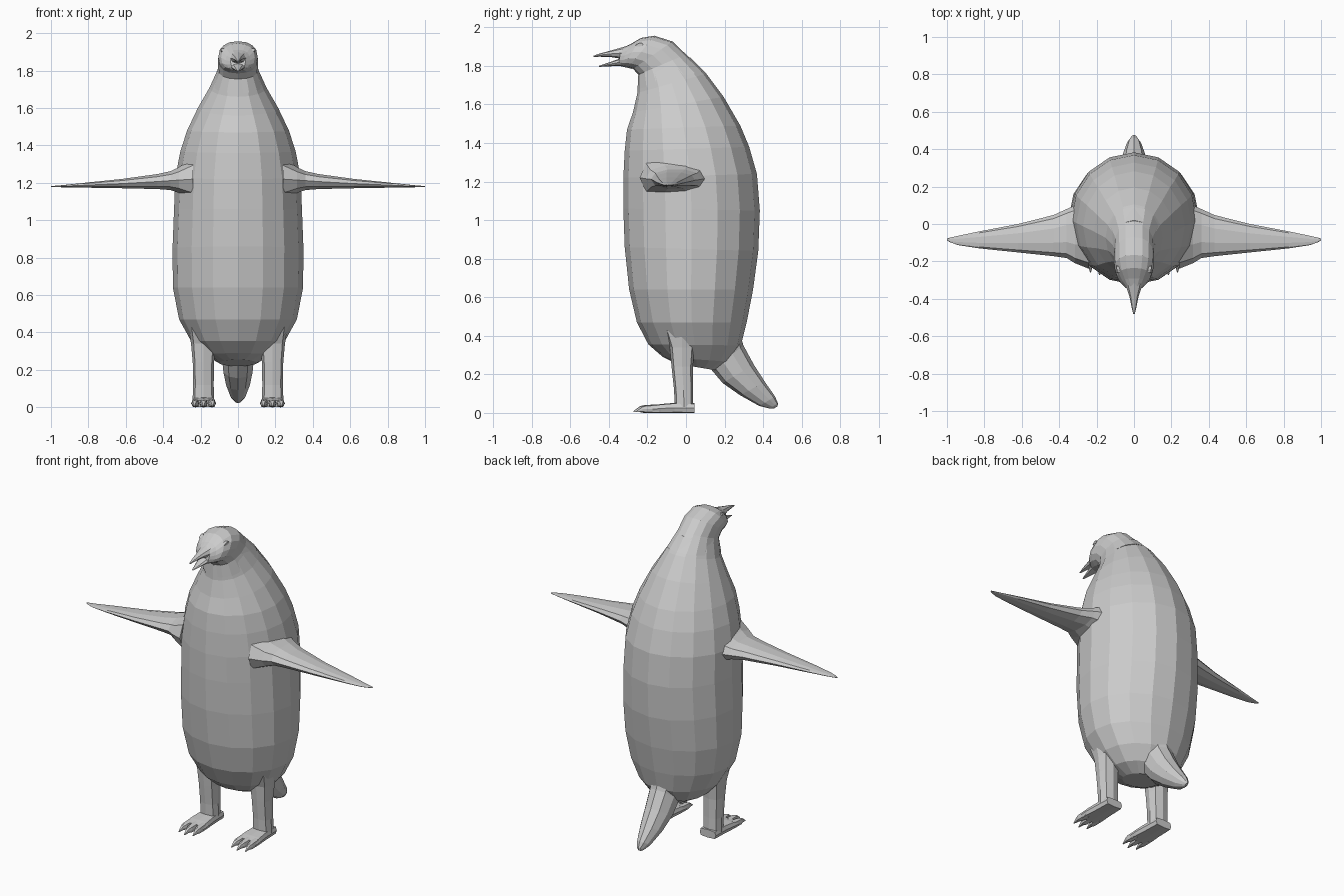
import bpy, bmesh, math
from mathutils import Vector


def ring(a, b, w, n, p=1.0):
    """Oval between points a and b with half-width vector w; p < 1 makes it boxier."""
    a, b, w = Vector(a), Vector(b), Vector(w)
    c, h = (a + b) / 2, (b - a) / 2
    pts = []
    for i in range(n):
        t = 2 * math.pi * i / n
        co, si = round(math.cos(t), 6), round(math.sin(t), 6)
        pts.append(c + h * math.copysign(abs(co) ** p, co) + w * math.copysign(abs(si) ** p, si))
    return pts


def loft(name, rings, mirror=False):
    """Skin a list of rings into one closed, flat-shaded object."""
    bm = bmesh.new()
    loops = [[bm.verts.new(v) for v in r] for r in rings]
    n = len(loops[0])
    for r0, r1 in zip(loops, loops[1:]):
        for i in range(n):
            j = (i + 1) % n
            bm.faces.new((r0[i], r0[j], r1[j], r1[i]))
    bm.faces.new(loops[0])
    bm.faces.new(loops[-1])
    bmesh.ops.recalc_face_normals(bm, faces=bm.faces)
    me = bpy.data.meshes.new(name)
    bm.to_mesh(me)
    bm.free()
    ob = bpy.data.objects.new(name, me)
    bpy.context.collection.objects.link(ob)
    if mirror:
        ob.modifiers.new("mirror", 'MIRROR')
    return ob


def side_loft(name, rows, n, p=1.0):
    """Centre-line part: rows of front (y, z), back (y, z), half-width."""
    return loft(name, [ring((0, yf, zf), (0, yb, zb), (w, 0, 0), n, p)
                       for yf, zf, yb, zb, w in rows])


# Body, neck and head in one skin, rings tilting forward towards the face
side_loft("body", [
    (-0.05, 0.255, 0.16, 0.22, 0.10),
    (-0.12, 0.29, 0.23, 0.265, 0.18),
    (-0.195, 0.355, 0.285, 0.35, 0.25),
    (-0.255, 0.47, 0.315, 0.47, 0.315),
    (-0.295, 0.64, 0.348, 0.64, 0.348),
    (-0.318, 0.86, 0.375, 0.84, 0.35),
    (-0.325, 1.06, 0.383, 1.05, 0.342),
    (-0.325, 1.22, 0.368, 1.24, 0.335),
    (-0.318, 1.36, 0.328, 1.38, 0.308),
    (-0.306, 1.47, 0.282, 1.49, 0.272),
    (-0.275, 1.56, 0.195, 1.64, 0.215),
    (-0.252, 1.66, 0.105, 1.76, 0.152),
    (-0.248, 1.75, 0.02, 1.845, 0.112),
], 16)
side_loft("head", [
    (-0.25, 1.68, 0.09, 1.775, 0.138),
    (-0.247, 1.755, 0.0, 1.86, 0.108),
    (-0.275, 1.785, -0.07, 1.927, 0.107),
    (-0.30, 1.79, -0.165, 1.957, 0.105),
    (-0.325, 1.797, -0.235, 1.945, 0.09),
    (-0.34, 1.80, -0.29, 1.912, 0.066),
    (-0.352, 1.808, -0.335, 1.893, 0.04),
], 16, 0.88)

# Open beak
side_loft("upper_beak", [
    (-0.28, 1.83, -0.27, 1.915, 0.065),
    (-0.335, 1.837, -0.33, 1.897, 0.043),
    (-0.39, 1.846, -0.39, 1.88, 0.024),
    (-0.45, 1.848, -0.45, 1.864, 0.012),
    (-0.48, 1.846, -0.48, 1.853, 0.004),
], 8)
side_loft("lower_beak", [
    (-0.28, 1.785, -0.28, 1.84, 0.055),
    (-0.345, 1.80, -0.345, 1.838, 0.036),
    (-0.40, 1.798, -0.40, 1.818, 0.02),
    (-0.452, 1.795, -0.452, 1.801, 0.005),
], 8)

# Eyes: narrow lids set into the sides of the head
loft("eye", [ring((x, -0.262, 1.905), (x + 0.006, -0.222, 1.913), (0, 0, 0.009), 8)
             for x in (0.05, 0.089)], True)

# Tail
side_loft("tail", [
    (0.11, 0.26, 0.27, 0.44, 0.10),
    (0.135, 0.22, 0.298, 0.35, 0.09),
    (0.19, 0.155, 0.352, 0.25, 0.082),
    (0.28, 0.092, 0.41, 0.16, 0.066),
    (0.38, 0.036, 0.462, 0.085, 0.04),
    (0.435, 0.022, 0.477, 0.05, 0.018),
    (0.455, 0.022, 0.475, 0.034, 0.006),
], 10)

# Flippers: x, leading y, trailing y, middle z, half thickness
loft("flipper", [ring((x, yf, z), (x, yb, z), (0, 0, h), 10, 0.9) for x, yf, yb, z, h in [
    (0.24, -0.24, 0.13, 1.22, 0.12),
    (0.315, -0.21, 0.10, 1.215, 0.072),
    (0.36, -0.182, 0.08, 1.212, 0.053),
    (0.43, -0.172, 0.048, 1.207, 0.042),
    (0.62, -0.152, 0.0, 1.196, 0.026),
    (0.83, -0.13, -0.04, 1.187, 0.013),
    (0.94, -0.113, -0.063, 1.182, 0.006),
    (0.985, -0.097, -0.073, 1.181, 0.003),
    (1.0, -0.087, -0.078, 1.181, 0.002),
]], True)

# Legs: z, front y, back y, half-width
loft("leg", [ring((0.185, yf, z), (0.185, yb, z), (w, 0, 0), 8, 0.7) for z, yf, yb, w in [
    (0.46, -0.13, 0.08, 0.085),
    (0.34, -0.085, 0.045, 0.066),
    (0.24, -0.075, 0.036, 0.057),
    (0.12, -0.062, 0.036, 0.055),
    (0.03, -0.058, 0.038, 0.058),
]], True)

# Feet: y, sole z, top z, half-width
loft("foot", [ring((0.184, y, z0), (0.184, y, z1), (w, 0, 0), 8, 0.4) for y, z0, z1, w in [
    (0.045, 0.0, 0.05, 0.056),
    (-0.06, 0.0, 0.052, 0.06),
    (-0.13, 0.0, 0.046, 0.066),
    (-0.175, 0.0, 0.038, 0.066),
]], True)

# Toes with pointed claws, fanning slightly
for k in (-1, 0, 1):
    reach = 0.015 if k == 0 else 0.0
    loft("toe", [ring((0.184 + k * x, y - reach, z0), (0.184 + k * x, y - reach, z1), (w, 0, 0), 8, 0.7)
                 for x, y, z0, z1, w in [
        (0.042, -0.14, 0.0, 0.044, 0.022),
        (0.046, -0.205, 0.0, 0.04, 0.018),
        (0.048, -0.225, 0.004, 0.034, 0.011),
        (0.049, -0.258, 0.004, 0.009, 0.003),
    ]], True)
